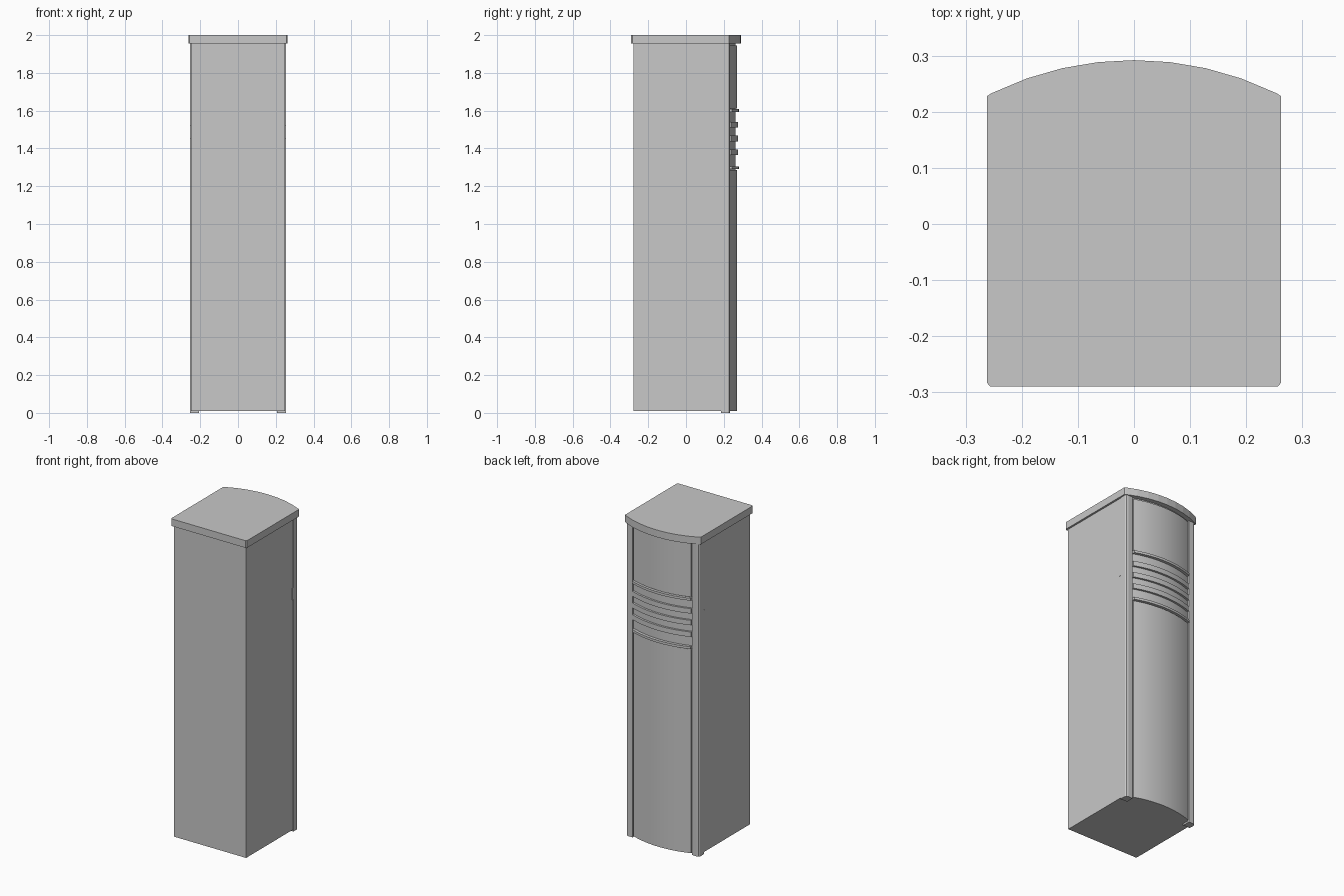
import bpy, bmesh, math

cube = bpy.data.objects.get("Cube")
if cube:
    bpy.data.objects.remove(cube, do_unlink=True)

grey = bpy.data.materials.new("light_grey")
grey.use_nodes = True
grey.diffuse_color = (0.58, 0.58, 0.58, 1)
grey.node_tree.nodes["Principled BSDF"].inputs["Base Color"].default_value = grey.diffuse_color

RADIUS = 0.577


def arc(half, apex, steps):
    """Bowed edge from +half to -half, with its crown at y = apex."""
    xs = [half * (1 - 2 * i / steps) for i in range(steps + 1)]
    return [(x, apex - RADIUS + math.sqrt(RADIUS ** 2 - x * x)) for x in xs]


def prism(name, outline, z0, z1, smooth=False):
    """Extrude a plan outline upward from z0 to z1."""
    bm = bmesh.new()
    base = bm.faces.new([bm.verts.new((x, y, z0)) for x, y in outline])
    top = bmesh.ops.extrude_face_region(bm, geom=[base])["geom"]
    for v in top:
        if isinstance(v, bmesh.types.BMVert):
            v.co.z = z1
    bmesh.ops.recalc_face_normals(bm, faces=bm.faces)
    mesh = bpy.data.meshes.new(name)
    bm.to_mesh(mesh)
    bm.free()
    mesh.materials.append(grey)
    obj = bpy.data.objects.new(name, mesh)
    bpy.context.collection.objects.link(obj)
    if smooth:
        bpy.ops.object.select_all(action="DESELECT")
        obj.select_set(True)
        bpy.context.view_layer.objects.active = obj
        bpy.ops.object.shade_smooth_by_angle(angle=math.radians(30))
    return obj


def box(name, x0, x1, y0, y1, z0, z1):
    return prism(name, [(x0, y0), (x1, y0), (x1, y1), (x0, y1)], z0, z1)


def bowed(name, half, apex, back, z0, z1):
    """Curved slab with a flat rear face."""
    outline = [(-half, back), (half, back)] + arc(half, apex, 16)
    return prism(name, outline, z0, z1, smooth=True)


# Cabinet shell
box("cabinet_body", -0.25, 0.25, -0.277, 0.19, 0.01, 1.955)

# Lid with clipped corners and bowed edge
lid = [(-0.262, -0.283), (-0.256, -0.29), (0.256, -0.29), (0.262, -0.283), (0.262, 0.228)]
lid += arc(0.254, 0.292, 8) + [(-0.262, 0.228)]
prism("lid", lid, 1.955, 2.0)

# Corner stiles with side grips
for side, s in (("left", 1), ("right", -1)):
    profile = [(0.206, 0.185), (0.254, 0.185), (0.254, 0.222), (0.248, 0.231),
               (0.238, 0.234), (0.206, 0.234)]
    prism(side + "_stile", [(s * x, y) for x, y in profile], 0.0, 1.955)
    box(side + "_grip", s * 0.245, s * 0.254, 0.174, 0.19, 1.45, 1.525)

# Bowed door: lower and upper panels around a recessed band
bowed("door_core", 0.206, 0.262, 0.185, 0.01, 1.955)
bowed("lower_panel", 0.2, 0.27, 0.2, 0.01, 1.285)
bowed("upper_panel", 0.2, 0.27, 0.2, 1.612, 1.945)

# Trim ribs bounding the band, and three wider slats inside it
for name, z in (("lower_trim", 1.29), ("upper_trim", 1.593)):
    bowed(name, 0.202, 0.28, 0.2, z, z + 0.015)
for i in range(3):
    z = 1.364 + i * 0.073
    bowed("door_slat_%d" % (i + 1), 0.202, 0.275, 0.2, z, z + 0.031)
